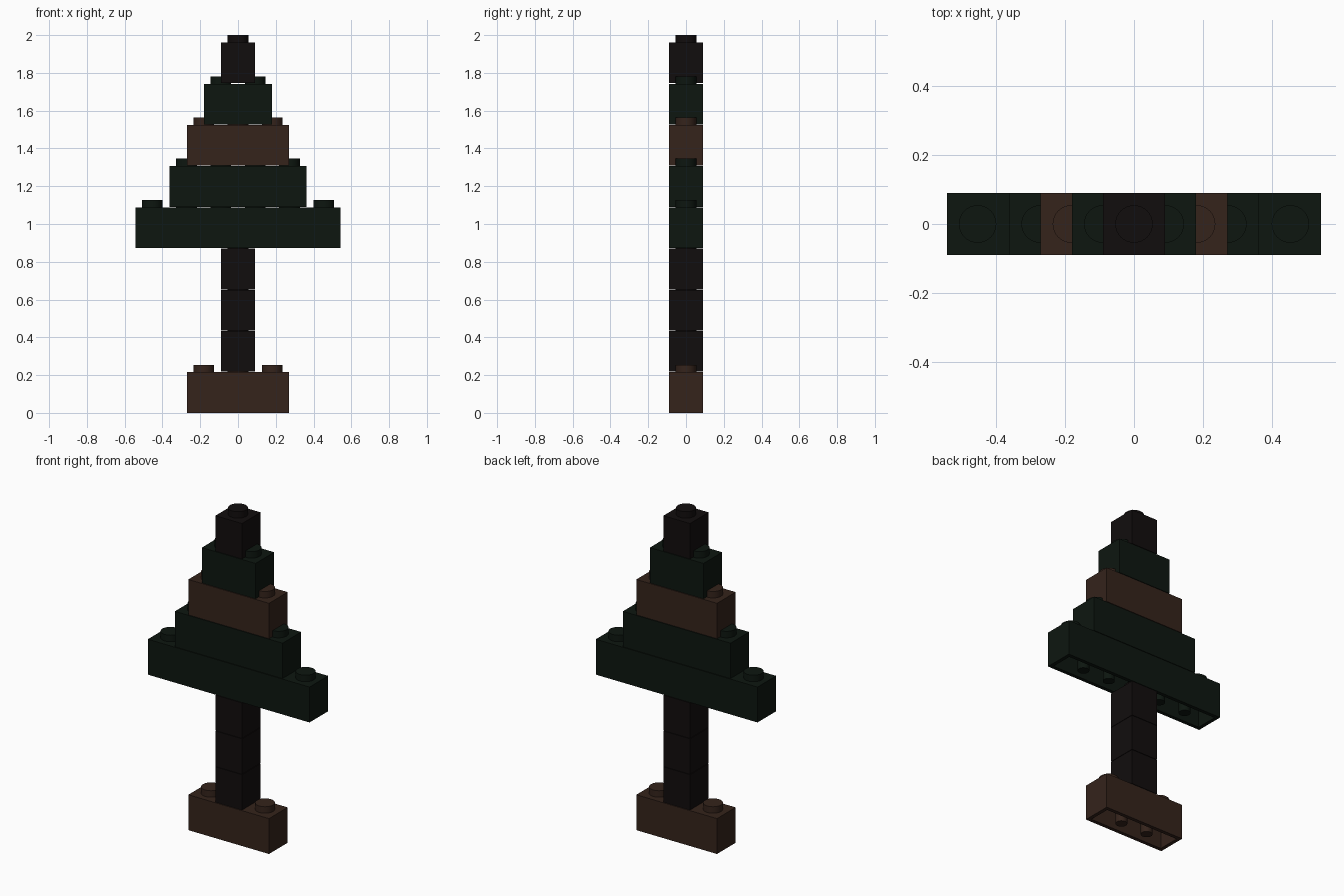
import bpy, bmesh
from mathutils import Matrix, Vector

if "Cube" in bpy.data.objects:
    bpy.data.objects.remove(bpy.data.objects["Cube"])

U = 2 / 220                     # grid unit: brick pitch 20, height 24, stud 4
PITCH, HEIGHT, STUD_H = 20 * U, 24 * U, 4 * U
STUD_R, PIN_R, WALL, ROOF = 6 * U, 3.6 * U, 3.4 * U, 4 * U
GAP = 0.003


def material(name, rgb):
    m = bpy.data.materials.new(name)
    m.diffuse_color = (*rgb, 1)
    m.use_nodes = True
    m.node_tree.nodes["Principled BSDF"].inputs["Base Color"].default_value = m.diffuse_color
    return m


BROWN = material("brown", (0.035, 0.017, 0.011))
DARK = material("dark_brown", (0.0058, 0.004, 0.004))
GREEN = material("dark_green", (0.004, 0.008, 0.005))


def cylinder(bm, x, z0, z1, r):
    bmesh.ops.create_cone(bm, cap_ends=True, segments=32, radius1=r, radius2=r,
                          depth=z1 - z0,
                          matrix=Matrix.Translation((x, 0, (z0 + z1) / 2)))


def brick(name, layer, count, mat):
    """One-wide hollow brick with studs on top and pins underneath."""
    bm = bmesh.new()
    body = HEIGHT - GAP
    size = (count * PITCH - GAP, PITCH - GAP, body)
    bmesh.ops.create_cube(bm, size=1, matrix=Matrix.Translation((0, 0, body / 2))
                          @ Matrix.Diagonal((*size, 1)))
    # hollow underside
    bottom = min(bm.faces, key=lambda f: f.calc_center_median().z)
    bmesh.ops.inset_region(bm, faces=[bottom], thickness=WALL)
    inner = bmesh.ops.extrude_face_region(bm, geom=[bottom])["geom"]
    bmesh.ops.translate(bm, vec=Vector((0, 0, body - ROOF)),
                        verts=[v for v in inner if isinstance(v, bmesh.types.BMVert)])
    if bottom.is_valid:
        bmesh.ops.delete(bm, geom=[bottom], context='FACES_ONLY')
    # studs and the pins between them
    for i in range(count):
        x = (i - (count - 1) / 2) * PITCH
        cylinder(bm, x, body - 0.004, HEIGHT + STUD_H, STUD_R)
        if i < count - 1:
            cylinder(bm, x + PITCH / 2, 0.001, body - ROOF + 0.002, PIN_R)
    bmesh.ops.recalc_face_normals(bm, faces=bm.faces)
    mesh = bpy.data.meshes.new(name)
    bm.to_mesh(mesh)
    bm.free()
    mesh.materials.append(mat)
    ob = bpy.data.objects.new(name, mesh)
    bpy.context.collection.objects.link(ob)
    ob.location.z = layer * HEIGHT
    bpy.ops.object.select_all(action='DESELECT')
    ob.select_set(True)
    bpy.context.view_layer.objects.active = ob
    bpy.ops.object.shade_smooth_by_angle()


# foot, trunk, branches and tip, from the ground up
brick("foot", 0, 3, BROWN)
for n in (1, 2, 3):
    brick(f"trunk_{n}", n, 1, DARK)
brick("branch_widest", 4, 6, GREEN)
brick("branch_wide", 5, 4, GREEN)
brick("branch_brown", 6, 3, BROWN)
brick("branch_narrow", 7, 2, GREEN)
brick("tree_tip", 8, 1, DARK)
